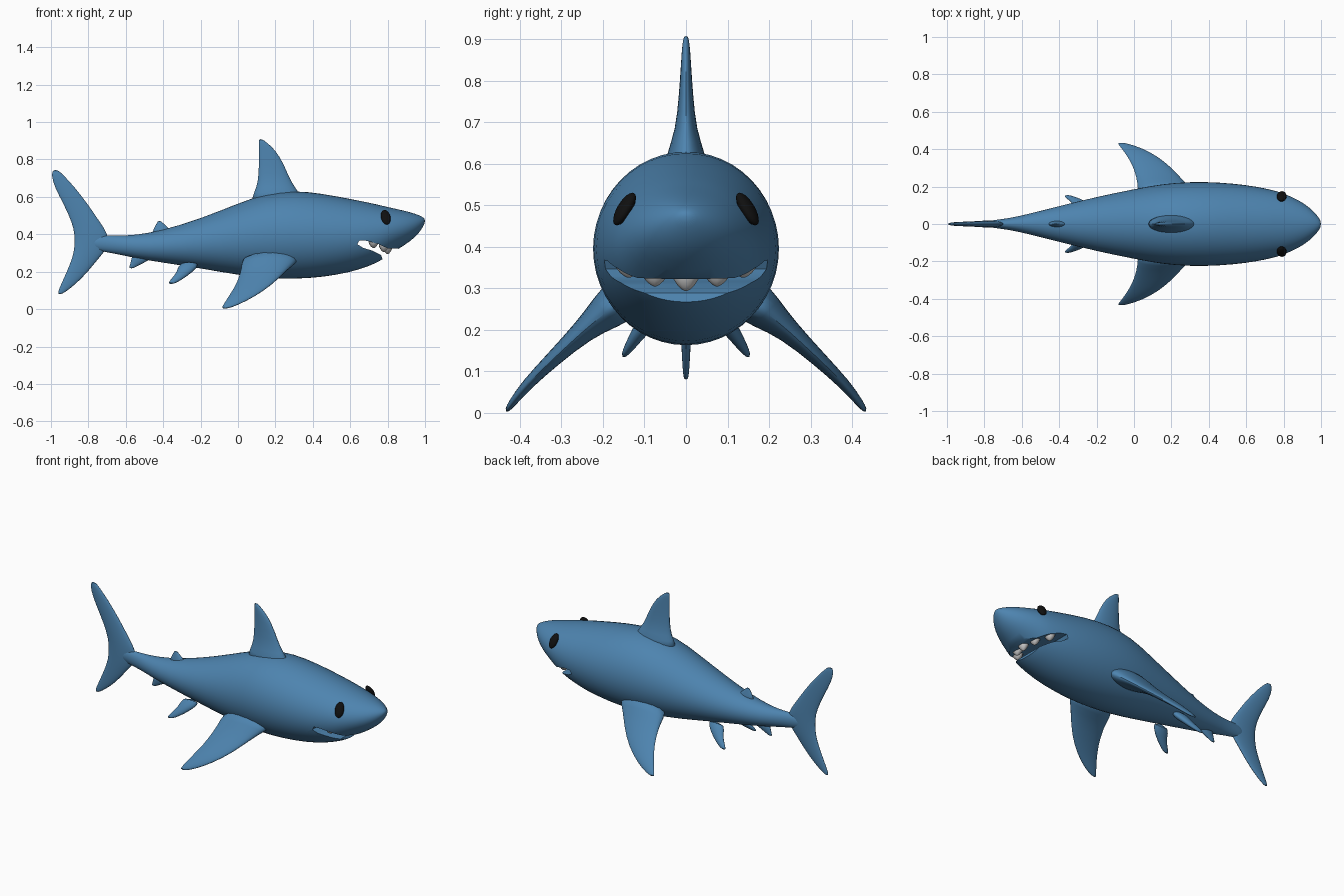
import bpy, bmesh, math
from mathutils import Vector

if "Cube" in bpy.data.objects:
    bpy.data.objects.remove(bpy.data.objects["Cube"])


def material(name, color):
    m = bpy.data.materials.new(name)
    m.diffuse_color = color
    m.use_nodes = True
    m.node_tree.nodes["Principled BSDF"].inputs["Base Color"].default_value = m.diffuse_color
    return m


BLUE = material("blue_skin", (0.075, 0.23, 0.43, 1))
BLACK = material("eye_black", (0.005, 0.005, 0.005, 1))


def loft(name, rings, mat=None):
    """Skin a list of closed rings and cap both ends."""
    bm = bmesh.new()
    vr = [[bm.verts.new(p) for p in r] for r in rings]
    n = len(rings[0])
    for a, b in zip(vr, vr[1:]):
        for i in range(n):
            bm.faces.new((a[i], a[(i + 1) % n], b[(i + 1) % n], b[i]))
    bm.faces.new(vr[0])
    bm.faces.new(vr[-1])
    bmesh.ops.recalc_face_normals(bm, faces=bm.faces)
    me = bpy.data.meshes.new(name)
    bm.to_mesh(me)
    bm.free()
    ob = bpy.data.objects.new(name, me)
    bpy.context.collection.objects.link(ob)
    if mat:
        me.materials.append(mat)
    return ob


def activate(ob):
    bpy.ops.object.select_all(action='DESELECT')
    ob.select_set(True)
    bpy.context.view_layer.objects.active = ob


def smooth(ob, angle=40):
    activate(ob)
    bpy.ops.object.shade_smooth_by_angle(angle=math.radians(angle))


def ellipse(c, u, v, n):
    return [c + u * math.cos(2 * math.pi * i / n) + v * math.sin(2 * math.pi * i / n)
            for i in range(n)]


def fin(name, sections, normal=(0, 1, 0), mirror=False):
    """sections: (y, z, leading x, trailing x, half thickness)"""
    nv = Vector(normal).normalized()
    rings = [ellipse(Vector(((a + b) / 2, y, z)), Vector(((a - b) / 2, 0, 0)), nv * t, 14)
             for y, z, a, b, t in sections]
    ob = loft(name, rings, BLUE)
    ob.modifiers.new("round", 'SUBSURF').levels = 1
    ob.modifiers["round"].render_levels = 1
    if mirror:
        ob.modifiers.new("mirror", 'MIRROR').use_axis = (False, True, False)
    smooth(ob, 60)
    return ob


# Body: x, top z, bottom z, half width
BODY = [(1.0, .482, .464, .012), (.985, .495, .43, .04), (.95, .51, .385, .08),
        (.89, .527, .34, .125), (.80, .547, .285, .166), (.76, .557, .255, .178),
        (.70, .571, .228, .193), (.60, .591, .194, .211), (.45, .62, .168, .226),
        (.30, .637, .158, .228), (.15, .622, .163, .217), (0, .567, .18, .188),
        (-.2, .485, .217, .147), (-.4, .422, .247, .096), (-.55, .395, .272, .058),
        (-.65, .393, .295, .034), (-.74, .395, .31, .022), (-.80, .385, .325, .014)]
body = loft("body", [ellipse(Vector((x, 0, (t + b) / 2)), Vector((0, w, 0)),
                             Vector((0, 0, (t - b) / 2)), 24) for x, t, b, w in BODY], BLUE)
body.modifiers.new("round", 'SUBSURF').levels = 1

# Mouth: side profile pushed through the head and cut away
MOUTH = [(.638, .347), (.65, .368), (.69, .365), (.75, .348), (.80, .325), (.87, .322),
         (.92, .22), (.80, .24), (.772, .268), (.765, .289), (.72, .312), (.67, .327)]
cutter = loft("mouth_cutter", [[Vector((x, y, z)) for x, z in MOUTH] for y in (-.4, .4)])
cutter.hide_render = True
cut = body.modifiers.new("mouth", 'BOOLEAN')
cut.operation, cut.object, cut.solver = 'DIFFERENCE', cutter, 'EXACT'
activate(body)
for m in ("round", "mouth"):
    bpy.ops.object.modifier_apply(modifier=m)
bpy.data.objects.remove(cutter)
smooth(body, 40)

# Fins on the centre line
fin("dorsal_fin", [(0, .56, .36, .05, .06), (0, .625, .33, .085, .048), (0, .68, .285, .105, .026),
                   (0, .77, .25, .11, .017), (0, .85, .203, .11, .012), (0, .89, .155, .11, .009),
                   (0, .909, .13, .112, .005)])
fin("tail_fin", [(0, .745, -.965, -.988, .005), (0, .72, -.935, -1.0, .009), (0, .65, -.87, -.982, .012),
                 (0, .56, -.80, -.933, .014), (0, .46, -.733, -.888, .017), (0, .40, -.69, -.876, .019),
                 (0, .33, -.69, -.876, .019), (0, .27, -.745, -.888, .016), (0, .2, -.80, -.917, .013),
                 (0, .13, -.87, -.948, .01), (0, .09, -.925, -.964, .007), (0, .08, -.945, -.96, .004)])
fin("rear_dorsal_fin", [(0, .39, -.33, -.47, .024), (0, .43, -.365, -.452, .015),
                        (0, .455, -.395, -.437, .008), (0, .472, -.413, -.428, .004)])
fin("anal_fin", [(0, .30, -.42, -.57, .024), (0, .255, -.485, -.572, .015),
                 (0, .235, -.53, -.58, .009), (0, .217, -.56, -.583, .004)])

# Paired fins
fin("pectoral_fin", [(.14, .285, .36, .02, .065), (.195, .24, .30, .015, .045), (.245, .20, .255, .012, .028),
                     (.32, .13, .185, -.012, .019), (.385, .067, .09, -.053, .014),
                     (.42, .022, 0, -.08, .01), (.434, .003, -.058, -.09, .005)],
    normal=(0, .68, .73), mirror=True)
fin("pelvic_fin", [(.07, .25, -.19, -.32, .028), (.112, .197, -.245, -.325, .019),
                   (.137, .158, -.30, -.36, .013), (.153, .134, -.345, -.378, .006)],
    normal=(0, .75, .6), mirror=True)


# Eyes
for s in (-1, 1):
    bpy.ops.mesh.primitive_uv_sphere_add(segments=20, ring_count=12, radius=1,
                                         location=(.79, s * .148, .491), rotation=(s * .55, 0, -s * .3))
    eye = bpy.context.object
    eye.name = "eye_left" if s > 0 else "eye_right"
    eye.scale = (.026, .017, .045)
    eye.data.materials.append(BLACK)
    smooth(eye)

# Upper teeth along the lip: x, y, root z, length
for i, (x, y, z, h) in enumerate([(.80, 0, .35, .056), (.78, .075, .355, .05), (.78, -.075, .355, .05),
                                  (.725, .138, .372, .046), (.725, -.138, .372, .046)]):
    rings = [ellipse(Vector((x, y, z - h * d)), Vector((.028 * r, 0, 0)), Vector((0, .035 * r, 0)), 12)
             for d, r in ((0, 1), (.45, .9), (.75, .6), (.93, .3), (1, .1))]
    smooth(loft(f"tooth_{i + 1}", rings), 60)
